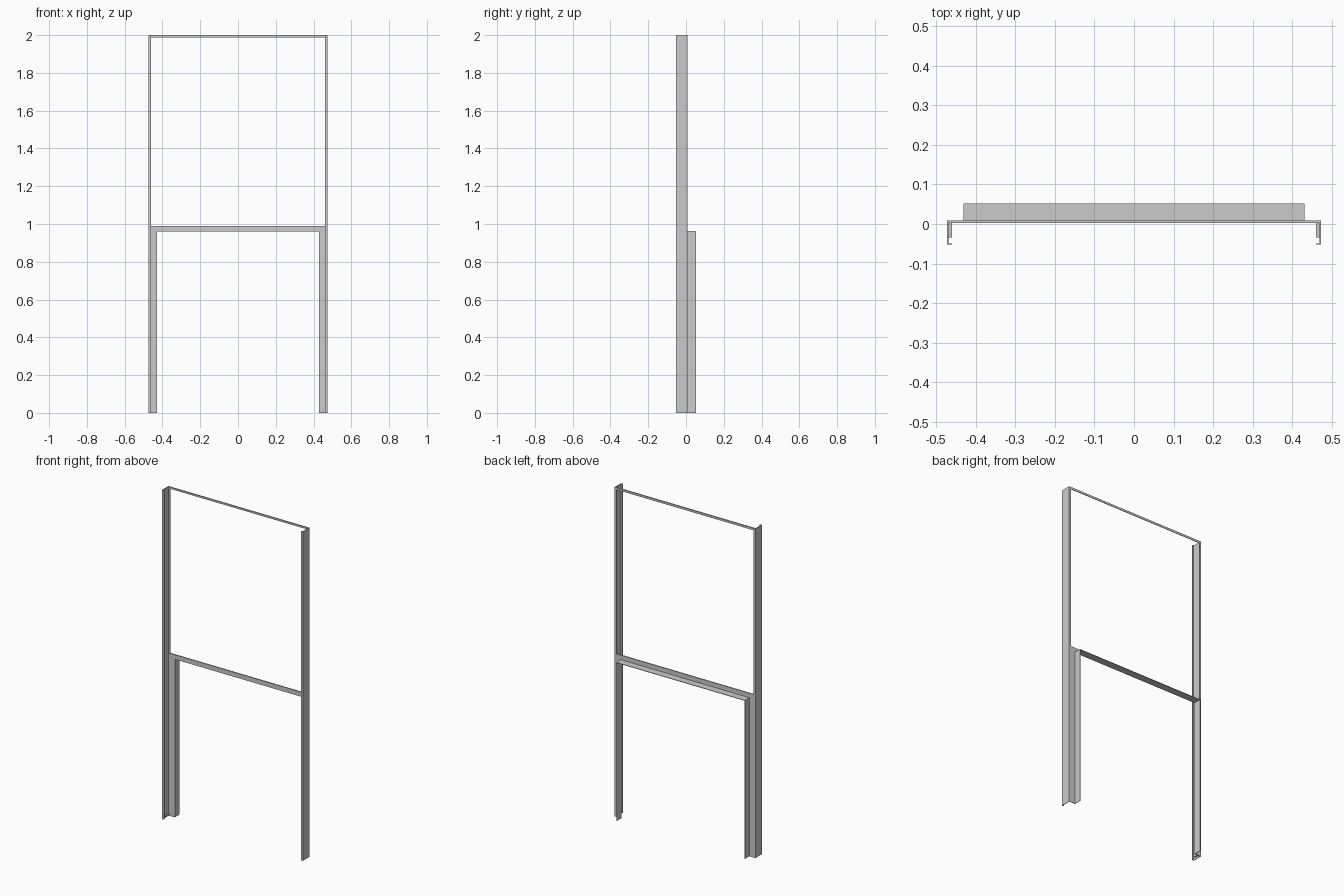
import bpy, bmesh
from mathutils import Vector

if "Cube" in bpy.data.objects:
    bpy.data.objects.remove(bpy.data.objects["Cube"])

T = 0.003            # sheet thickness
XO, XI, XS = 0.473, 0.461, 0.429   # outer, lip and stop half widths
YF, YM, YB = -0.052, 0.009, 0.052  # front, middle and back planes
ZH, ZS = 0.99, 0.963               # cross rail top and stop height


def sheet(name, outline, axis, start, end):
    """Closed outline swept along z (points are x, y) or x (points are y, z)."""
    bm = bmesh.new()
    if axis == 'z':
        pts = [(a, b, start) for a, b in outline]
        move = Vector((0, 0, end - start))
    else:
        pts = [(start, a, b) for a, b in outline]
        move = Vector((end - start, 0, 0))
    face = bm.faces.new([bm.verts.new(p) for p in pts])
    ext = bmesh.ops.extrude_face_region(bm, geom=[face])
    bmesh.ops.translate(bm, vec=move, verts=[
        g for g in ext['geom'] if isinstance(g, bmesh.types.BMVert)])
    bmesh.ops.recalc_face_normals(bm, faces=bm.faces)
    me = bpy.data.meshes.new(name)
    bm.to_mesh(me)
    bm.free()
    ob = bpy.data.objects.new(name, me)
    bpy.context.collection.objects.link(ob)
    return ob


def mirrored(ob):
    ob.modifiers.new('mirror', 'MIRROR').use_axis[0] = True


# full height jamb channels, open towards the doorway
mirrored(sheet('jamb_channel', [
    (XI, YF), (XO, YF), (XO, YM), (XI, YM), (XI, YM - T),
    (XO - T, YM - T), (XO - T, YF + T), (XI, YF + T)], 'z', 0, 2))

# stepped angle forming the door stop on the lower half
mirrored(sheet('jamb_stop', [
    (XI, YM), (XS, YM), (XS, YB), (XS + T, YB),
    (XS + T, YM), (XS + T, YM - T), (XS, YM - T), (XI, YM - T)][0:1] + [
    (XS + T, YM), (XS + T, YB), (XS, YB), (XS, YM - T), (XI, YM - T)],
    'z', 0, ZS))

# floor tabs inside the jambs
mirrored(sheet('floor_tab', [
    (XI, -0.034), (XO - T, -0.034), (XO - T, YM - T), (XI, YM - T)],
    'z', 0.012, 0.012 + T))

# cross rail: upright web with a top return
sheet('cross_rail', [
    (YM, ZS), (YM, ZH), (0.002, ZH), (0.002, ZH - T),
    (YM - T, ZH - T), (YM - T, ZS)], 'x', -XI, XI)

# horizontal stop ledge behind the cross rail
sheet('rail_stop', [
    (YM - T, ZS - T), (YB, ZS - T), (YB, ZS), (YM - T, ZS)], 'x', -XS, XS)

# top rail: small angle joining the jambs
sheet('top_rail', [
    (YM, 1.987), (YM, 2), (0.002, 2), (0.002, 2 - T),
    (YM - T, 2 - T), (YM - T, 1.987)], 'x', -XO + T, XO - T)
